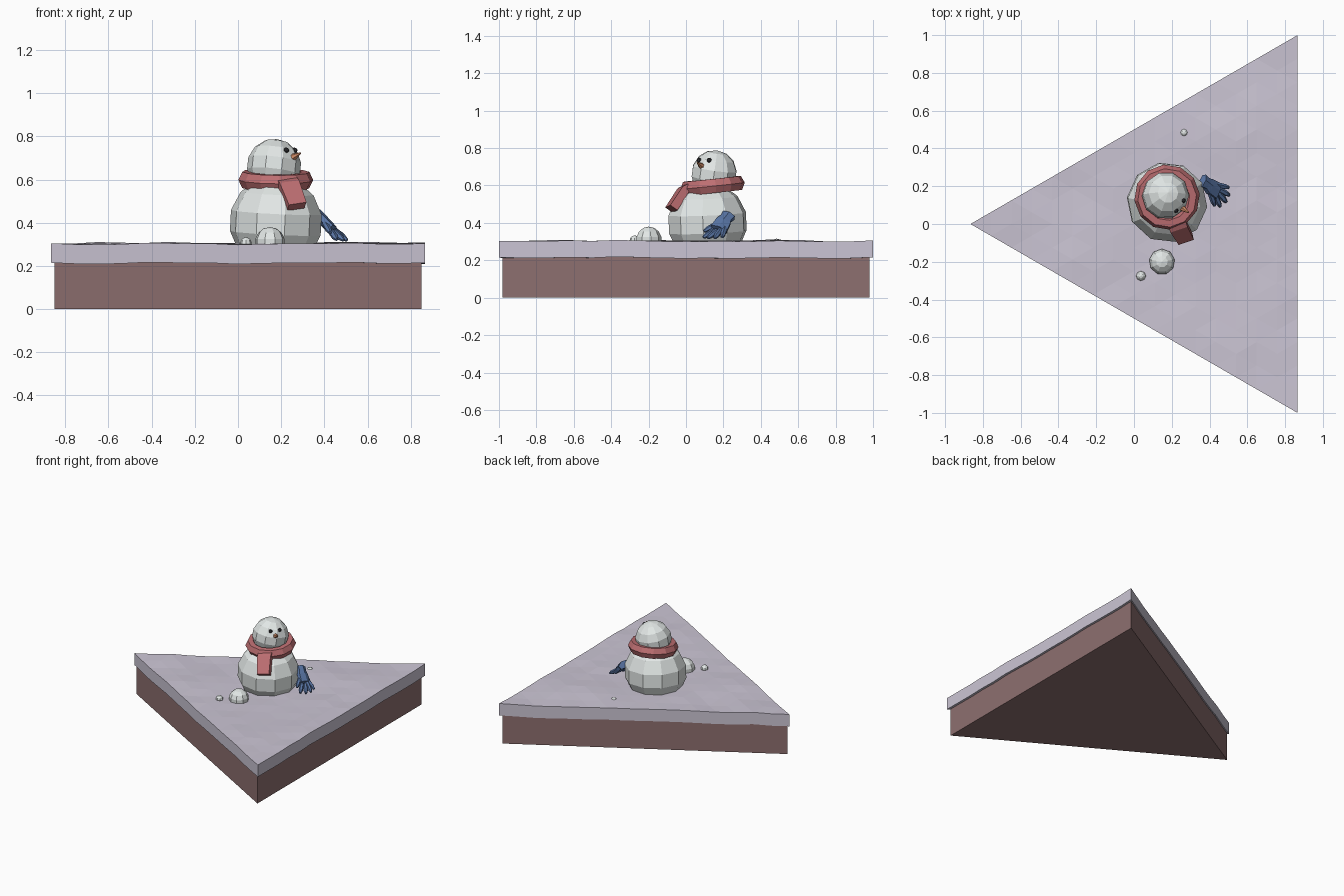
import bpy, bmesh, math
from mathutils import Vector, Matrix, noise

if "Cube" in bpy.data.objects:
    bpy.data.objects.remove(bpy.data.objects["Cube"])


def material(name, rgb):
    m = bpy.data.materials.new(name)
    m.diffuse_color = (*rgb, 1)
    m.use_nodes = True
    m.node_tree.nodes["Principled BSDF"].inputs["Base Color"].default_value = m.diffuse_color
    return m


SNOW = material("snow", (0.60, 0.56, 0.66))
WHITE = material("packed_snow", (0.76, 0.80, 0.79))
EARTH = material("earth", (0.27, 0.16, 0.16))
RED = material("red_wool", (0.52, 0.16, 0.17))
BLUE = material("blue_wool", (0.10, 0.18, 0.38))
BLACK = material("coal", (0.03, 0.03, 0.035))
ORANGE = material("carrot", (0.65, 0.27, 0.14))

CORNERS = [(-0.866, 0), (0.866, -1), (0.866, 1)]


def finish(bm, name, mat):
    bmesh.ops.recalc_face_normals(bm, faces=bm.faces[:])
    me = bpy.data.meshes.new(name)
    bm.to_mesh(me)
    bm.free()
    ob = bpy.data.objects.new(name, me)
    bpy.context.collection.objects.link(ob)
    me.materials.append(mat)
    return ob


def ball(name, loc, r, mat, seg=10, rings=7, rot=(0, 0, 0)):
    bm = bmesh.new()
    bmesh.ops.create_uvsphere(bm, u_segments=seg, v_segments=rings, radius=r)
    ob = finish(bm, name, mat)
    ob.location, ob.rotation_euler = loc, rot
    return ob


def tube(bm, stations, sides, normal):
    """Closed loft through (point, half width, half thickness) stations."""
    pts = [Vector(s[0]) for s in stations]
    rings = []
    for i, (_, w, h) in enumerate(stations):
        d = (pts[min(i + 1, len(pts) - 1)] - pts[max(i - 1, 0)]).normalized()
        side = d.cross(Vector(normal)).normalized()
        up = side.cross(d)
        k = 1 / math.cos(math.pi / sides)
        ring = []
        for j in range(sides):
            a = 2 * math.pi * (j + 0.5) / sides
            ring.append(bm.verts.new(pts[i] + side * (w * k * math.cos(a)) + up * (h * k * math.sin(a))))
        rings.append(ring)
    for r0, r1 in zip(rings, rings[1:]):
        for j in range(sides):
            n = (j + 1) % sides
            bm.faces.new((r0[j], r0[n], r1[n], r1[j]))
    bm.faces.new(rings[0])
    bm.faces.new(rings[-1])


# earth wedge
bm = bmesh.new()
face = bm.faces.new([bm.verts.new((x * 0.98, y * 0.98, 0)) for x, y in CORNERS])
top = bmesh.ops.extrude_face_region(bm, geom=[face])["geom"]
bmesh.ops.translate(bm, vec=(0, 0, 0.235), verts=[v for v in top if isinstance(v, bmesh.types.BMVert)])
finish(bm, "earth_base", EARTH)

# bumpy snow slab with overhanging rim
bm = bmesh.new()
bm.faces.new([bm.verts.new((x, y, 0.303)) for x, y in CORNERS])
bmesh.ops.subdivide_edges(bm, edges=bm.edges[:], cuts=15, use_grid_fill=True)
low = bmesh.ops.extrude_face_region(bm, geom=bm.faces[:])["geom"]
low = {v for v in low if isinstance(v, bmesh.types.BMVert)}
for v in bm.verts:
    p = Vector((v.co.x, v.co.y, 0.3))
    v.co.z += 0.010 * noise.noise(p * 3) + 0.005 * noise.noise(p * 7)
    if v in low:
        v.co.z -= 0.09
finish(bm, "snow_layer", SNOW)

# snow figure and loose snowballs
ball("body", (0.175, 0.115, 0.40), 0.217, WHITE, 10, 7, (0.05, 0.04, 0.2))
ball("head", (0.167, 0.150, 0.663), 0.126, WHITE, 10, 7, (-0.1, 0.15, 0.3))
ball("snowball", (0.148, -0.20, 0.31), 0.070, WHITE, 9, 7)
ball("small_snowball_front", (0.037, -0.275, 0.307), 0.026, WHITE, 8, 6)
ball("small_snowball_back", (0.265, 0.484, 0.293), 0.023, WHITE, 8, 6)

# face
for n, loc in (("left", (0.223, 0.071, 0.735)), ("right", (0.262, 0.124, 0.735))):
    ball("eye_" + n, loc, 0.013, BLACK, 8, 5)
bm = bmesh.new()
tube(bm, [((0.245, 0.092, 0.697), 0.019, 0.019), ((0.290, 0.060, 0.722), 0.003, 0.003)], 6, (0, 0, 1))
finish(bm, "nose", ORANGE)

# scarf ring and hanging end
bpy.ops.mesh.primitive_torus_add(major_segments=12, minor_segments=6, major_radius=0.138,
                                 minor_radius=0.036, location=(0.175, 0.142, 0.598),
                                 rotation=(math.radians(6), 0, 0.1))
ring = bpy.context.object
ring.name = "scarf_ring"
ring.scale.z = 1.2
ring.data.materials.append(RED)
bm = bmesh.new()
tube(bm, [((0.218, 0.035, 0.600), 0.048, 0.020),
          ((0.235, -0.015, 0.575), 0.048, 0.022),
          ((0.272, -0.078, 0.475), 0.043, 0.024)], 4, (0.2, -0.8, 0.5))
finish(bm, "scarf_end", RED)

# glove: palm, four spread fingers and a thumb
N = (0.7, 0.1, 0.7)
bm = bmesh.new()
tube(bm, [((0.362, 0.228, 0.440), 0.036, 0.024), ((0.385, 0.213, 0.422), 0.031, 0.021),
          ((0.400, 0.200, 0.405), 0.040, 0.022), ((0.440, 0.175, 0.365), 0.045, 0.020)], 6, N)
FINGERS = [((0.435, 0.208, 0.372), (0.496, 0.194, 0.328)),
           ((0.445, 0.186, 0.362), (0.500, 0.155, 0.322)),
           ((0.445, 0.166, 0.358), (0.485, 0.120, 0.322)),
           ((0.430, 0.150, 0.360), (0.455, 0.097, 0.325)),
           ((0.400, 0.175, 0.400), (0.425, 0.102, 0.358))]
for a, b in FINGERS:
    a, b = Vector(a), Vector(b)
    tube(bm, [(a, 0.013, 0.013), (a.lerp(b, 0.75), 0.013, 0.013), (b + (b - a) * 0.08, 0.007, 0.007)], 6, N)
finish(bm, "glove", BLUE)
